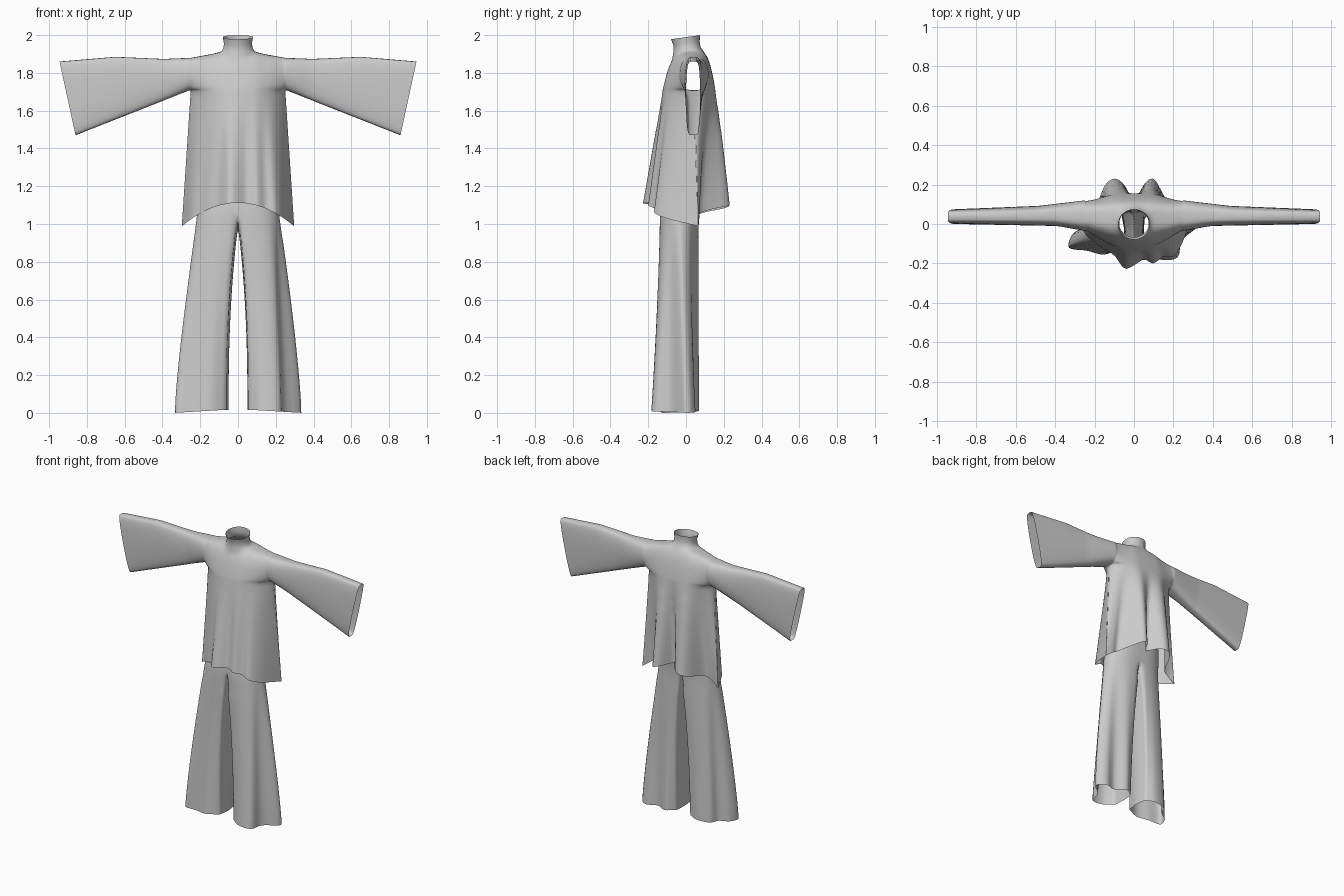
import bpy, bmesh, math

if "Cube" in bpy.data.objects:
    bpy.data.objects.remove(bpy.data.objects["Cube"])

def lin(table, x):
    for (a, p), (b, q) in zip(table, table[1:]):
        if x <= b:
            return p + (q - p) * max(0, x - a) / (b - a)
    return table[-1][1]

def catmull(vals, u):
    # uniform spline through a list of numbers, u in 0..1
    n = len(vals) - 1
    i = min(int(u * n), n - 1)
    f = u * n - i
    p1, p2 = vals[i], vals[i + 1]
    p0 = vals[i - 1] if i > 0 else 2 * p1 - p2
    p3 = vals[i + 2] if i + 2 <= n else 2 * p2 - p1
    return p1 + .5 * f * (p2 - p0 + f * (2*p0 - 5*p1 + 4*p2 - p3 + f * (3*(p1 - p2) + p3 - p0)))

def spline(pts, n):
    return [tuple(catmull([p[c] for p in pts], i / n) for c in range(2)) for i in range(n + 1)]

def loft(bm, rows):
    vs = [[bm.verts.new(p) for p in r] for r in rows]
    for a, b in zip(vs, vs[1:]):
        for i in range(len(a) - 1):
            bm.faces.new((a[i], a[i + 1], b[i + 1], b[i]))

def weld(bm):
    bmesh.ops.remove_doubles(bm, verts=bm.verts[:], dist=0.0005)
    bmesh.ops.dissolve_degenerate(bm, edges=bm.edges[:], dist=0.0001)

def soften(bm, verts, times):
    for _ in range(times):
        bmesh.ops.smooth_vert(bm, verts=verts, factor=.4, use_axis_x=True, use_axis_y=True, use_axis_z=True)

def finish(bm, name):
    bmesh.ops.recalc_face_normals(bm, faces=bm.faces[:])
    me = bpy.data.meshes.new(name)
    bm.to_mesh(me)
    bm.free()
    for p in me.polygons:
        p.use_smooth = True
    ob = bpy.data.objects.new(name, me)
    bpy.context.collection.objects.link(ob)

# ---- tunic: shoulder yoke and sleeves, cross-sections along x ----
ARM, TIP, PIT = 0.25, 0.945, 1.71
TOP = [(0, 1.925), (.08, 1.915), (.14, 1.90), (.25, 1.88), (.4, 1.874), (.65, 1.885), (.945, 1.86)]
FRONT = [(0, .165), (.1, .155), (.18, .12), (.25, .075), (.4, .05), (.945, .04)]
BACK = [(0, .115), (.1, .115), (.25, .08), (.5, .052), (.945, .035)]
N = 24

def section(X):
    a, s = abs(X), math.copysign(1, X)
    out = max(0, (a - ARM) / (TIP - ARM))
    zb, zt = PIT - .24 * out, lin(TOP, a)
    b = math.sqrt(max(0, 1 - (a / ARM) ** 4)) if a < ARM else 0
    def pt(k, side):
        t = k / N
        v = (1 - math.cos(math.pi * t)) / 2
        open_w = max(0, math.cos(math.pi * t / 2)) ** .55
        ring_w = max(0, math.sin(math.pi * t)) ** (.6 - .25 * out)
        if k in (0, N):
            ring_w = 0
        w = b * open_w + (1 - b) * ring_w
        h = -lin(FRONT, a) if side < 0 else lin(BACK, a)
        if k == N:
            w = 0
        return (X - s * .085 * (1 - v) * out, .04 + h * w, zb + (zt - zb) * v)
    return [pt(k, -1) for k in range(N + 1)] + [pt(k, 1) for k in range(N - 1, -1, -1)]

M = 48
body_x = [ARM * math.sin(math.pi / 2 * (2 * i / M - 1)) for i in range(M + 1)]
arm_x = [ARM + (TIP - ARM) * i / 28 for i in range(1, 29)]
stations = [-x for x in reversed(arm_x)] + body_x + arm_x
bm = bmesh.new()
loft(bm, [section(x) for x in stations])

# tunic: flared lower body with hanging folds
HEM_F = [.065, -.05, -.09, -.13, -.16, -.225, -.21, -.18, -.20, -.165, -.165, -.09, .065]
HEM_B = [.065, .06, .08, .195, .23, .20, .12, .20, .23, .15, .07, .07, .065]
for hem, idx, ease in ((HEM_F, 0, 1), (HEM_B, -1, .85)):
    cols = []
    for x in body_x:
        px, py, pz = section(x)[idx]
        hx = x * 1.19
        hy = catmull(hem, (x / ARM + 1) / 2)
        hz = 1.112 - 1.4 * hx * hx
        cols.append([(px + (hx - px) * t, py + (hy - py) * t ** ease, pz + (hz - pz) * t)
                     for t in (j / 22 for j in range(23))])
    loft(bm, cols)
weld(bm)

# tunic: cut the neck opening and pull up the collar
CY = .012
hole = []
for f in bm.faces:
    c = f.calc_center_median()
    if c.z > 1.8 and (c.x / .085) ** 2 + ((c.y - CY) / .08) ** 2 < 1:
        hole.append(f)
bmesh.ops.delete(bm, geom=hole, context='FACES')
edges = [e for e in bm.edges if e.is_boundary and
         all(v.co.z > 1.8 and abs(v.co.x) < .16 for v in e.verts)]

def shape(verts, rx, ry, cy, z=None):
    for v in verts:
        a = math.atan2((v.co.y - CY) / .08, v.co.x / .085)
        v.co.x, v.co.y = rx * math.cos(a), cy + ry * math.sin(a)
        if z:
            v.co.z = z + .011 * math.sin(a)

shape({v for e in edges for v in e.verts}, .09, .085, CY)
for rx, ry, cy, z in ((.079, .071, .006, 1.925), (.075, .069, .003, 1.955), (.081, .077, -.002, 1.989)):
    new = bmesh.ops.extrude_edge_only(bm, edges=edges)['geom']
    edges = [g for g in new if isinstance(g, bmesh.types.BMEdge) and g.is_boundary]
    shape({v for e in edges for v in e.verts}, rx, ry, cy, z)
soften(bm, [v for v in bm.verts if 1.5 < v.co.z < 1.93 and abs(v.co.x) < .4 and not v.is_boundary], 3)
# ease the chest and back line where the folds begin
soften(bm, [v for v in bm.verts if 1.6 < v.co.z < 1.8 and abs(v.co.x) < .2], 8)
finish(bm, "tunic")

# ---- trousers: two flared legs joined at the hips ----
RIGHT = [(.055, -.13), (.13, -.18), (.22, -.17), (.245, -.08), (.335, 0), (.28, .05), (.2, .03), (.12, .07), (.055, .03)]
LEFT = [(-.062, -.12), (-.15, -.155), (-.24, -.135), (-.33, -.12), (-.31, -.05), (-.25, -.01), (-.22, .05), (-.13, .07), (-.062, .04)]
BOW = [(.06, .3), (.15, 1.1), (.3, 1.4)]
K = 32

def arc(s, rx, ry, cy):
    th = [math.pi * i / K for i in range(K + 1)]
    return [(s * rx * max(0, math.sin(t)) ** .75, cy - ry * math.cos(t)) for t in th]

bm = bmesh.new()
for s, hem in ((1, RIGHT), (-1, LEFT)):
    mid = (s * .05, -.04)
    low = spline(hem, K) + spline([hem[-1], mid, hem[0]], 16)[1:]
    outer = arc(s, .215, .105, -.035)
    high = [(x, y, 1.07) for x, y in outer]
    high += [(0, .07 - .21 * i / 16, 1.07 - .08 * math.sin(math.pi * i / 16)) for i in range(1, 17)]
    rows = []
    for j in range(25):
        t = j / 24
        row = []
        for a, b in zip(low, high):
            # inner seam hangs nearly straight, outer side bows out
            e = lin([(.06, 2.4), (.15, 1.3)], abs(a[0]))
            row.append((a[0] + (b[0] - a[0]) * t ** e, a[1] + (b[1] - a[1]) * t ** .9,
                        .015 + (b[2] - .015) * t))
        rows.append(row)
    loft(bm, rows)
    # hips up to the waist
    loft(bm, [[(x, y, z) for x, y in arc(s, rx, ry, cy)] for rx, ry, cy, z in
              ((.215, .105, -.035, 1.07), (.212, .11, -.02, 1.14), (.195, .108, -.01, 1.21), (.175, .1, 0, 1.28))])
weld(bm)
soften(bm, [v for v in bm.verts if .93 < v.co.z < 1.2], 4)
# hems dip a little at the outer sides
for v in bm.verts:
    if v.co.z < .02:
        v.co.z = max(0, v.co.z - .06 * max(0, abs(v.co.x) - .09))
finish(bm, "trousers")
